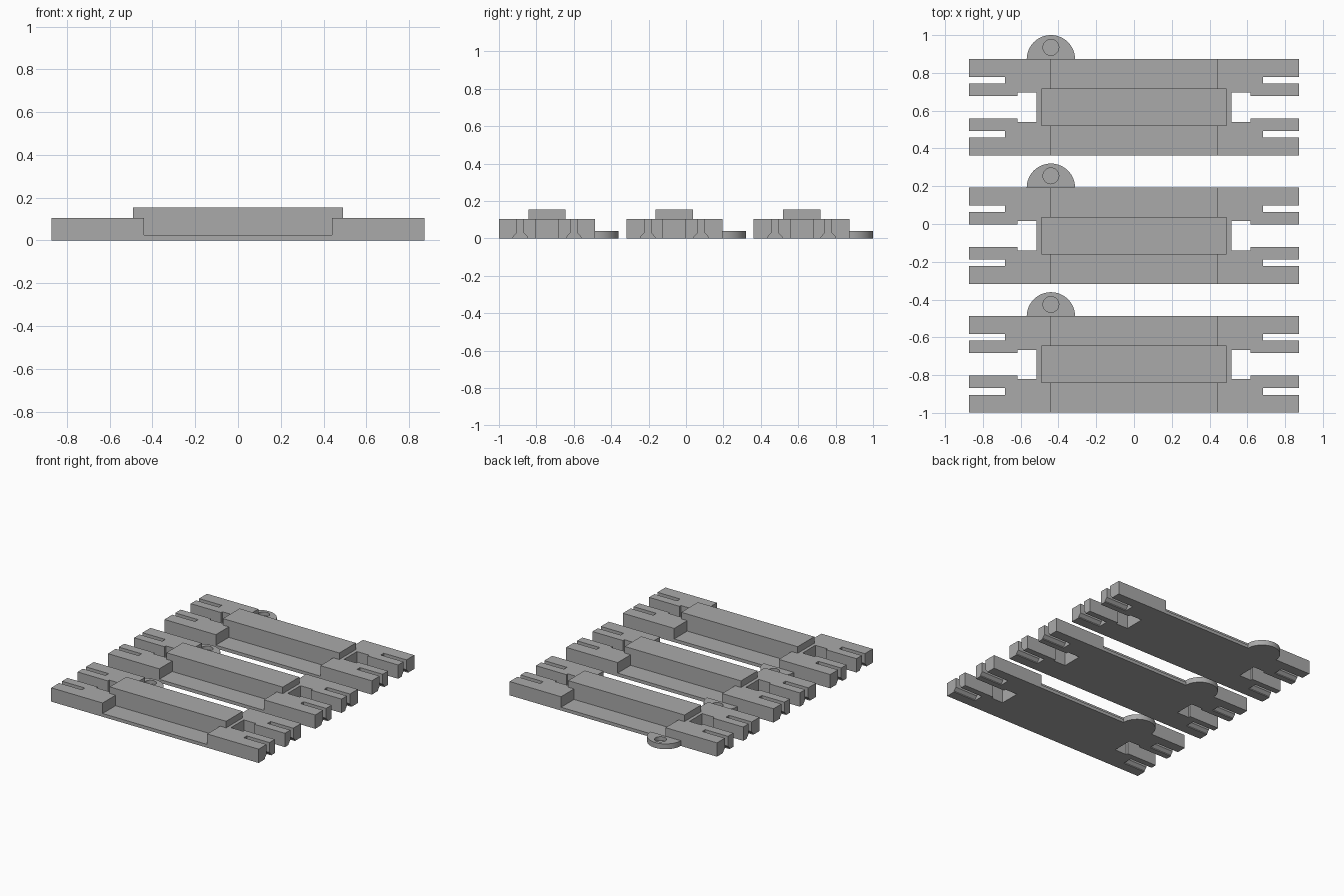
import bpy, bmesh, math

if "Cube" in bpy.data.objects:
    bpy.data.objects.remove(bpy.data.objects["Cube"])

grey = bpy.data.materials.new("light_grey")
grey.diffuse_color = (0.4, 0.4, 0.4, 1)
grey.use_nodes = True
grey.node_tree.nodes["Principled BSDF"].inputs["Base Color"].default_value = grey.diffuse_color


def prism(name, points, axis, lo, hi):
    """Extrude a closed outline along 'x', 'y' or 'z' between lo and hi."""
    place = {"x": lambda a, b, c: (c, a, b),
             "y": lambda a, b, c: (a, c, b),
             "z": lambda a, b, c: (a, b, c)}[axis]
    bm = bmesh.new()
    face = bm.faces.new([bm.verts.new(place(a, b, lo)) for a, b in points])
    ext = bmesh.ops.extrude_face_region(bm, geom=[face])
    shift = place(0, 0, hi - lo)
    bmesh.ops.translate(bm, vec=shift, verts=[v for v in ext["geom"] if isinstance(v, bmesh.types.BMVert)])
    bmesh.ops.recalc_face_normals(bm, faces=bm.faces)
    mesh = bpy.data.meshes.new(name)
    bm.to_mesh(mesh)
    bm.free()
    mesh.materials.append(grey)
    obj = bpy.data.objects.new(name, mesh)
    bpy.context.collection.objects.link(obj)
    return obj


def box(name, x0, x1, y0, y1, z0, z1):
    return prism(name, [(x0, y0), (x1, y0), (x1, y1), (x0, y1)], "z", z0, z1)


def cut(target, cutters):
    """Subtract the cutters, keep the result and delete the cutters."""
    for c in cutters:
        mod = target.modifiers.new("cut", "BOOLEAN")
        mod.operation, mod.solver, mod.object = "DIFFERENCE", "EXACT", c
    graph = bpy.context.evaluated_depsgraph_get()
    mesh = bpy.data.meshes.new_from_object(target.evaluated_get(graph))
    target.modifiers.clear()
    target.data = mesh
    for c in cutters:
        bpy.data.objects.remove(c)


# Tie body: thin floor between two taller ends
L, F, H, W = 0.873, 0.025, 0.105, 0.256
body = prism("tie_body", [(-L, 0), (L, 0), (L, H), (0.44, H), (0.44, F),
                          (-0.44, F), (-0.44, H), (-L, H)], "y", -W, W)

# Notches, open channels and flared slots in both ends
cutters = []
for s in (-1, 1):
    notch = [(0.515, -0.077), (0.617, -0.077), (0.617, -0.06), (1, -0.06),
             (1, 0.06), (0.617, 0.06), (0.617, 0.077), (0.515, 0.077)]
    cutters.append(prism("notch_cutter", [(s * x, y) for x, y in notch], "z", -0.1, 0.3))
    for t in (-1, 1):
        c = t * 0.143
        slot = [(c - 0.038, -0.05), (c + 0.038, -0.05), (c + 0.038, 0.008), (c + 0.018, 0.03),
                (c + 0.018, 0.3), (c - 0.018, 0.3), (c - 0.018, 0.03), (c - 0.038, 0.008)]
        cutters.append(prism("slot_cutter", slot, "x", *sorted((s * 0.682, s * 1.0))))
cut(body, cutters)

# Raised centre block
block = box("centre_block", -0.49, 0.49, -0.10, 0.10, F - 0.005, 0.155)

# Half-round connecting tab with a blind socket
r, n = 0.128, 32
arc = [(-0.44 + r * math.cos(math.pi * i / n), W - 0.002 + r * math.sin(math.pi * i / n)) for i in range(n + 1)]
tab = prism("connector_tab", arc, "z", 0, 0.04)
ring = [(-0.44 + 0.042 * math.cos(math.tau * i / n), 0.317 + 0.042 * math.sin(math.tau * i / n)) for i in range(n)]
cut(tab, [prism("socket_cutter", ring, "z", 0.012, 0.1)])

# Smooth the round tab, keep its edges sharp
for o in bpy.context.selected_objects:
    o.select_set(False)
tab.select_set(True)
bpy.context.view_layer.objects.active = tab
bpy.ops.object.shade_smooth_by_angle(angle=math.radians(30))

# Three identical ties in a row
for part in (body, block, tab):
    part.location.y = 0.618
    for y in (-0.062, -0.743):
        copy = part.copy()
        copy.location.y = y
        bpy.context.collection.objects.link(copy)
